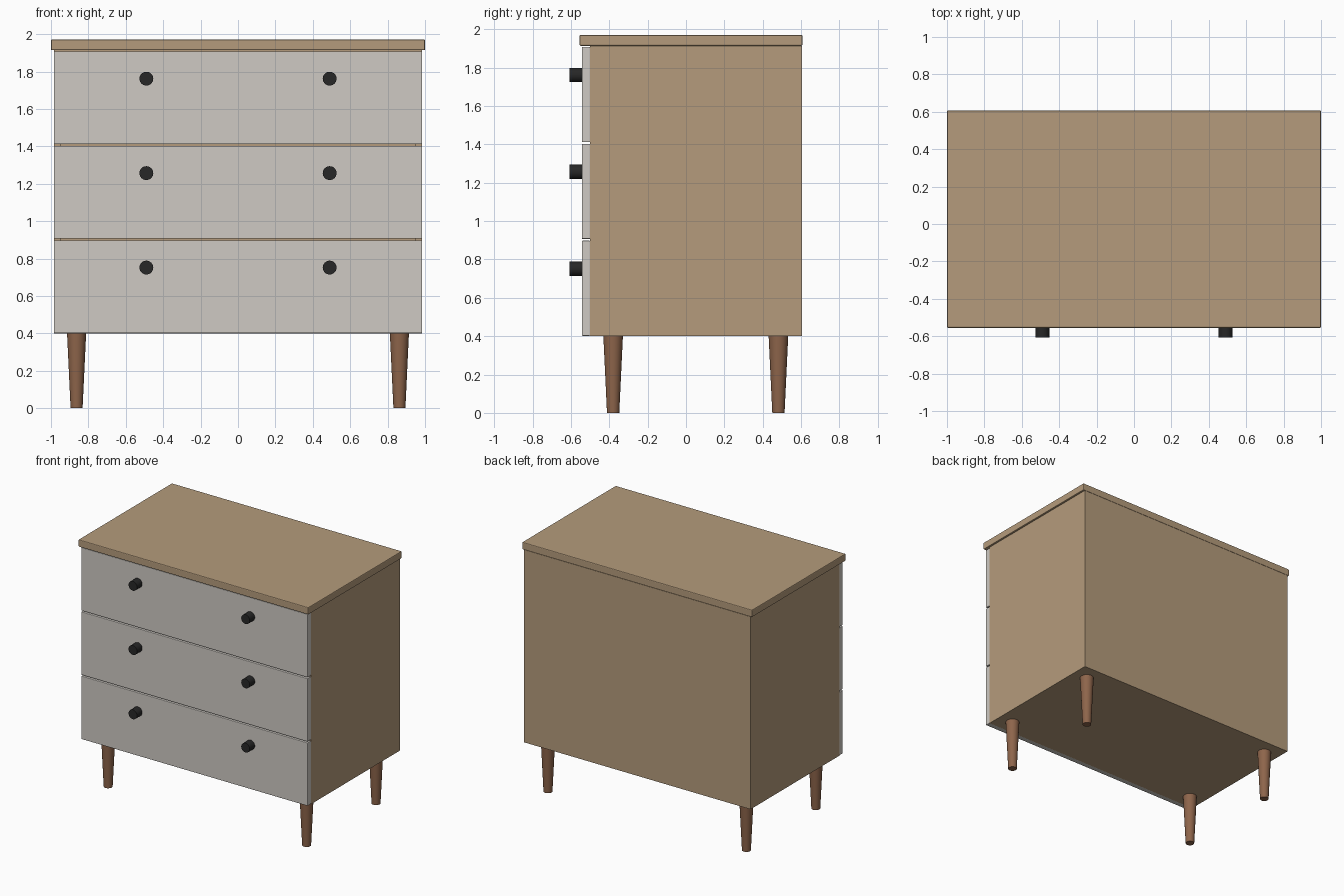
import bpy
from math import pi

if "Cube" in bpy.data.objects:
    bpy.data.objects.remove(bpy.data.objects["Cube"])


def material(name, rgb):
    m = bpy.data.materials.new(name)
    m.diffuse_color = (*rgb, 1)
    m.use_nodes = True
    m.node_tree.nodes["Principled BSDF"].inputs["Base Color"].default_value = m.diffuse_color
    return m


oak = material("oak", (0.46, 0.33, 0.20))
walnut = material("walnut", (0.27, 0.13, 0.07))
paint = material("grey_paint", (0.62, 0.59, 0.55))
black = material("black_metal", (0.02, 0.02, 0.02))


def box(name, x, y, z, mat, bevel=0.0):
    """Box from (min, max) ranges, with optional softened edges."""
    spans = (x, y, z)
    bpy.ops.mesh.primitive_cube_add(size=1, location=[(a + b) / 2 for a, b in spans])
    ob = bpy.context.object
    ob.name = name
    ob.scale = [b - a for a, b in spans]
    bpy.ops.object.transform_apply(location=False, rotation=False, scale=True)
    ob.data.materials.append(mat)
    if bevel:
        mod = ob.modifiers.new("soft_edges", "BEVEL")
        mod.width = bevel
        mod.segments = 2
    return ob


def round_part(name, loc, r1, r2, depth, mat, rot=(0, 0, 0)):
    """Smooth-sided tapered cylinder."""
    bpy.ops.mesh.primitive_cone_add(vertices=32, radius1=r1, radius2=r2,
                                    depth=depth, location=loc, rotation=rot)
    ob = bpy.context.object
    ob.name = name
    ob.data.materials.append(mat)
    bpy.ops.object.shade_smooth_by_angle()
    return ob


W, T = 0.985, 0.038             # half width and panel thickness
FRONT, BACK = -0.50, 0.605
BOTTOM, TOP = 0.40, 1.914
IN = W - T

# Carcass panels
for side, s in (("left", -1), ("right", 1)):
    box(side + "_side_panel", sorted((s * W, s * IN)), (FRONT, BACK), (BOTTOM, TOP), oak)
box("bottom_panel", (-IN, IN), (FRONT, BACK), (BOTTOM, BOTTOM + T), oak)
box("upper_panel", (-IN, IN), (FRONT, BACK), (TOP - T, TOP), oak)
box("back_panel", (-IN, IN), (BACK - 0.02, BACK), (BOTTOM + T, TOP - T), oak)

# Overhanging top
box("top_slab", (-1, 1), (-0.555, BACK + 0.002), (TOP, 1.971), oak, 0.006)

# Drawer fronts, each with two knobs
for i, level in enumerate(("lower", "middle", "upper")):
    z = 0.402 + i * 0.505
    box(level + "_drawer_front", (-W, W), (-0.543, FRONT), (z, z + 0.496), paint, 0.004)
    for side, s in (("left", -1), ("right", 1)):
        round_part(f"{level}_{side}_knob", (s * 0.49, -0.574, z + 0.35),
                   0.037, 0.037, 0.066, black, (pi / 2, 0, 0))

# Tapered legs
for side, s in (("left", -1), ("right", 1)):
    for end, y in (("front", -0.38), ("back", 0.482)):
        round_part(f"{end}_{side}_leg", (s * 0.863, y, BOTTOM / 2),
                   0.032, 0.051, BOTTOM, walnut)
